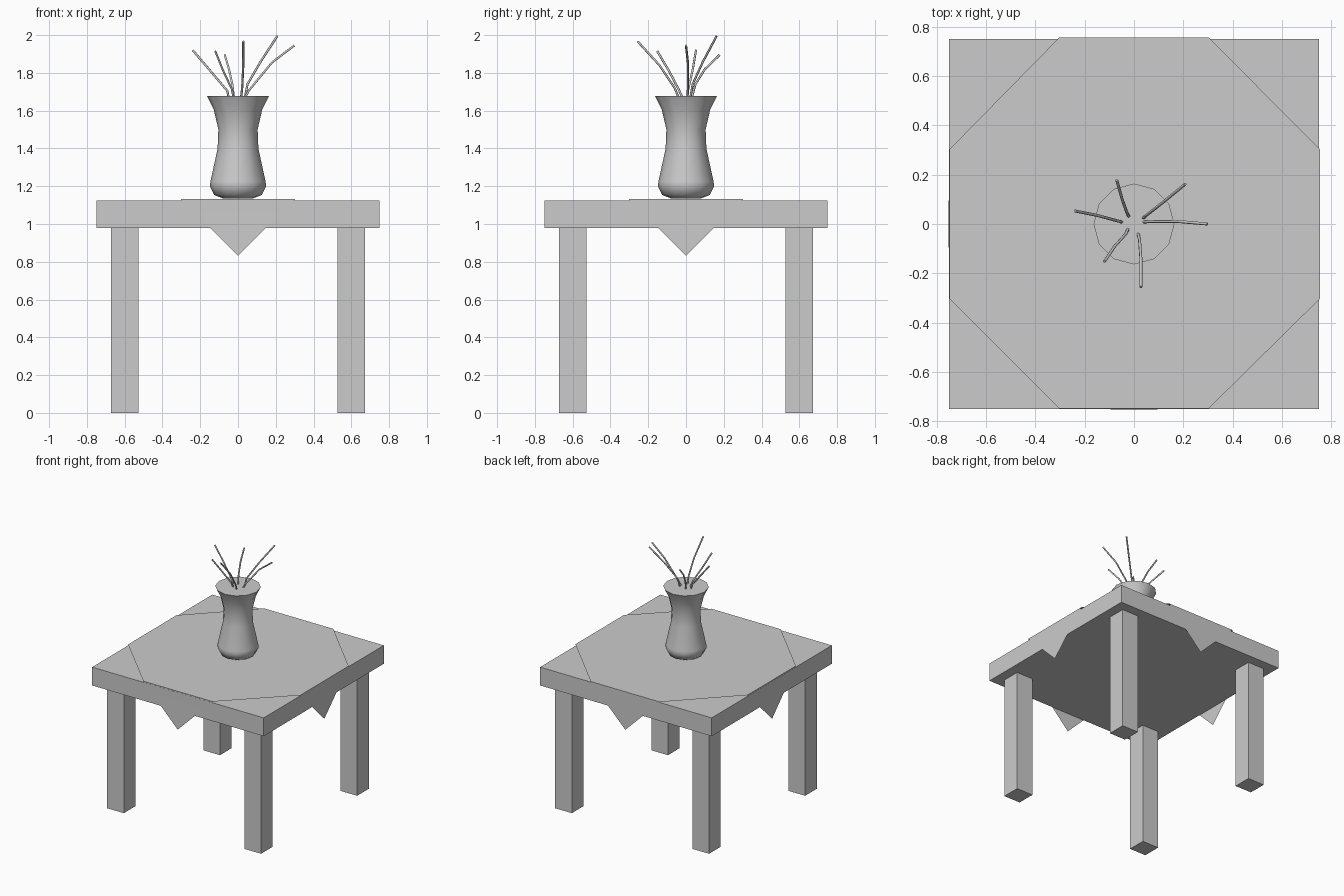
import bpy, bmesh
from math import sin, cos, pi, radians

if "Cube" in bpy.data.objects:
    bpy.data.objects.remove(bpy.data.objects["Cube"])


def mesh_object(name, verts, faces):
    mesh = bpy.data.meshes.new(name)
    mesh.from_pydata(verts, [], faces)
    bm = bmesh.new()
    bm.from_mesh(mesh)
    bmesh.ops.recalc_face_normals(bm, faces=bm.faces)
    bm.to_mesh(mesh)
    bm.free()
    obj = bpy.data.objects.new(name, mesh)
    bpy.context.collection.objects.link(obj)
    return obj


def box(name, center, size):
    bpy.ops.mesh.primitive_cube_add(size=1, location=center)
    obj = bpy.context.object
    obj.name = name
    obj.scale = size
    bpy.ops.object.transform_apply(location=False, rotation=False, scale=True)
    return obj


# Table top and four square legs
box("table_top", (0, 0, 1.052), (1.5, 1.5, 0.145))
for side, x in (("left", -0.6), ("right", 0.6)):
    for end, y in (("front", -0.6), ("back", 0.6)):
        box(f"{end}_{side}_leg", (x, y, 0.49), (0.145, 0.145, 0.98))

# Diamond tablecloth: flat octagon with four corners hanging over the edges
left, right, front, back = -0.749, 0.755, -0.749, 0.757
w, zc, zt = 0.303, 1.133, 0.832
ring = [(-w, front, zc), (w, front, zc), (right, -w, zc), (right, w, zc),
        (w, back, zc), (-w, back, zc), (left, w, zc), (left, -w, zc)]
tips = [(0, front - 0.004, zt), (right, 0, zt), (0, back, zt), (left - 0.004, 0, zt)]
flaps = [(2 * i, 8 + i, 2 * i + 1) for i in range(4)]
mesh_object("tablecloth", ring + tips, [tuple(range(8))] + flaps)

# Vase: twelve-sided lathe, closed at the rim
profile = [(0.075, 1.134), (0.125, 1.153), (0.149, 1.2), (0.146, 1.225),
           (0.108, 1.40), (0.104, 1.50), (0.128, 1.605), (0.164, 1.677)]
sides = 12
verts = [(r * cos(2 * pi * i / sides), r * sin(2 * pi * i / sides), z)
         for r, z in profile for i in range(sides)]
faces = [(k * sides + i, k * sides + (i + 1) % sides,
          (k + 1) * sides + (i + 1) % sides, (k + 1) * sides + i)
         for k in range(len(profile) - 1) for i in range(sides)]
last = (len(profile) - 1) * sides
faces += [tuple(range(sides)), tuple(range(last, last + sides))]
vase = mesh_object("vase", verts, faces)
bpy.ops.object.select_all(action="DESELECT")
bpy.context.view_layer.objects.active = vase
vase.select_set(True)
bpy.ops.object.shade_smooth_by_angle(angle=radians(45))

# Bare bent stems
stems = [
    [(-0.047, 0.007, 1.66), (-0.057, 0.01, 1.705), (-0.15, 0.035, 1.815), (-0.24, 0.053, 1.92)],
    [(-0.022, -0.015, 1.66), (-0.033, -0.04, 1.715), (-0.078, -0.09, 1.81), (-0.12, -0.152, 1.915)],
    [(-0.02, 0.028, 1.66), (-0.03, 0.05, 1.74), (-0.048, 0.10, 1.82), (-0.07, 0.178, 1.895)],
    [(0.015, -0.035, 1.66), (0.022, -0.06, 1.72), (0.028, -0.14, 1.84), (0.028, -0.256, 1.967)],
    [(0.035, 0.022, 1.66), (0.05, 0.035, 1.74), (0.12, 0.09, 1.86), (0.208, 0.162, 1.995)],
    [(0.032, 0.007, 1.66), (0.06, 0.01, 1.71), (0.18, 0.01, 1.855), (0.298, 0.0, 1.945)],
]
for n, points in enumerate(stems, 1):
    curve = bpy.data.curves.new(f"stem_{n}", "CURVE")
    curve.dimensions = "3D"
    curve.bevel_depth = 0.006
    curve.bevel_resolution = 1
    curve.use_fill_caps = True
    spline = curve.splines.new("POLY")
    spline.points.add(len(points) - 1)
    for p, co in zip(spline.points, points):
        p.co = (*co, 1)
    bpy.context.collection.objects.link(bpy.data.objects.new(f"stem_{n}", curve))
